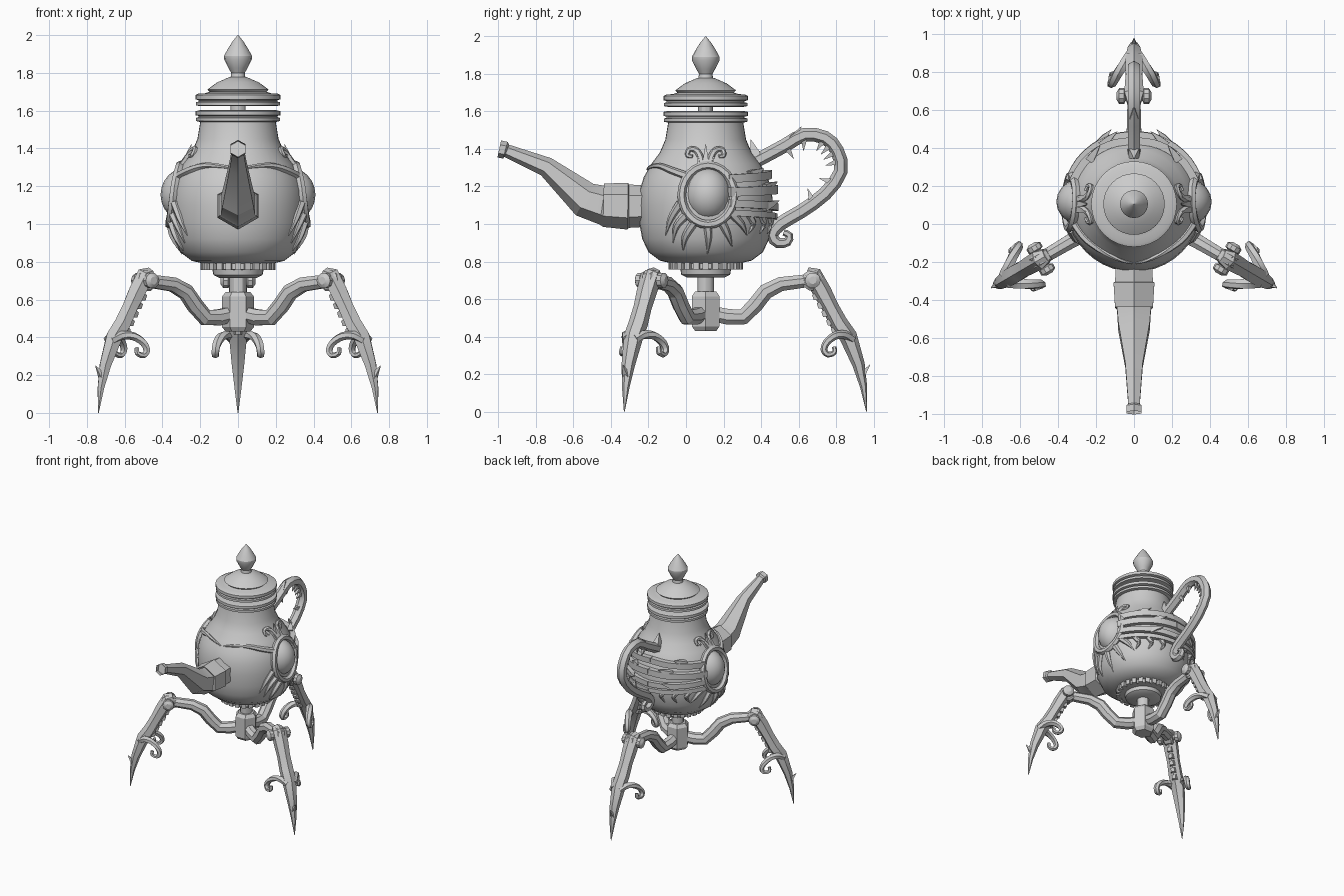
import bpy, bmesh, math
from mathutils import Vector, Matrix

if "Cube" in bpy.data.objects:
    bpy.data.objects.remove(bpy.data.objects["Cube"])

metal = bpy.data.materials.new("grey_metal")
metal.use_nodes = True
metal.diffuse_color = (0.6, 0.6, 0.6, 1)
metal.node_tree.nodes["Principled BSDF"].inputs["Base Color"].default_value = (0.6, 0.6, 0.6, 1)

X, Y, Z = Vector((1, 0, 0)), Vector((0, 1, 0)), Vector((0, 0, 1))
CY = 0.105
AXIS = Matrix.Translation((0, CY, 0))
FLIP = Matrix.Scale(-1, 4, X)


def finish(name, bm, mat=Matrix(), angle=30):
    bm.transform(mat)
    bmesh.ops.recalc_face_normals(bm, faces=bm.faces[:])
    mesh = bpy.data.meshes.new(name)
    bm.to_mesh(mesh)
    bm.free()
    mesh.materials.append(metal)
    obj = bpy.data.objects.new(name, mesh)
    bpy.context.collection.objects.link(obj)
    bpy.ops.object.select_all(action='DESELECT')
    obj.select_set(True)
    bpy.context.view_layer.objects.active = obj
    bpy.ops.object.shade_smooth_by_angle(angle=math.radians(angle))
    return obj


def skin(bm, rings, closed=False):
    n = len(rings[0])
    pairs = list(zip(rings, rings[1:])) + ([(rings[-1], rings[0])] if closed else [])
    for a, b in pairs:
        for i in range(n):
            j = (i + 1) % n
            bm.faces.new((a[i], a[j], b[j], b[i]))
    if not closed:
        bm.faces.new(rings[0])
        return bm.faces.new(rings[-1])


def lathe(name, profile, segs=32, mat=AXIS, angle=30):
    bm = bmesh.new()
    turn = [2 * math.pi * i / segs for i in range(segs)]
    skin(bm, [[bm.verts.new((r * math.cos(a), r * math.sin(a), z)) for a in turn]
              for r, z in profile])
    return finish(name, bm, mat, angle)


def smooth_path(keys, steps=4):
    """Catmull-Rom through (x, y, z, radius) keys."""
    k = [Vector(p) for p in keys]
    k = [k[0]] + k + [k[-1]]
    out = []
    for a, b, c, d in zip(k, k[1:], k[2:], k[3:]):
        for i in range(steps):
            t = i / steps
            p = b + (c - a) * (t / 2) + (a * 2 - b * 5 + c * 4 - d) * (t * t / 2) \
                + (b * 3 - a - c * 3 + d) * (t ** 3 / 2)
            p[3] = max(p[3], 0.001)
            out.append(p)
    return out + [k[-1]]


def sweep(name, keys, side=X, n=6, flat=1, mat=Matrix(), closed=False, hole=0, angle=30):
    """Polygon section of n sides carried along (x, y, z, radius) keys."""
    bm = bmesh.new()
    pts = [Vector(k[:3]) for k in keys]
    rings, m = [], len(pts)
    for i, p in enumerate(pts):
        nxt = pts[(i + 1) % m] if closed else pts[min(i + 1, m - 1)]
        prv = pts[i - 1] if closed else pts[max(i - 1, 0)]
        if 0 < i < m - 1 or closed:
            t = (nxt - p).normalized() + (p - prv).normalized()
        else:
            t = nxt - prv
        t.normalize()
        s = (side - t * side.dot(t)).normalized()
        w = t.cross(s)
        r = keys[i][3] / math.cos(math.pi / n)
        turn = [(2 * j + 1) * math.pi / n for j in range(n)]
        rings.append([bm.verts.new(p + s * r * math.cos(a) + w * r * flat * math.sin(a))
                      for a in turn])
    cap = skin(bm, rings, closed)
    if hole:
        bmesh.ops.inset_individual(bm, faces=[cap], thickness=hole)
        bmesh.ops.translate(bm, verts=cap.verts[:], vec=(pts[-2] - pts[-1]))
    return finish(name, bm, mat, angle)


# Pot body
BODY = [(0.18, 0.79), (0.245, 0.805), (0.305, 0.85), (0.338, 0.92), (0.353, 1.0), (0.358, 1.1),
        (0.352, 1.18), (0.33, 1.25), (0.29, 1.32), (0.245, 1.38), (0.215, 1.45), (0.2, 1.54)]
lathe("pot_body", BODY, 40)


def body_radius(z):
    for (r0, z0), (r1, z1) in zip(BODY, BODY[1:]):
        if z0 <= z <= z1:
            return r0 + (r1 - r0) * (z - z0) / (z1 - z0)
    return BODY[-1][0]


def on_side(dy, z, rad, out=0.004):
    x = math.sqrt(max(body_radius(z) ** 2 - dy * dy, 0.001))
    return (x + out, CY + dy, z, rad)


def around(deg, z, rad, out=0.005):
    a, r = math.radians(deg), body_radius(z) + out
    return (r * math.cos(a), CY + r * math.sin(a), z, rad)


# Neck rings, lid and finial
lathe("neck_rings", [(0.2, 1.54), (0.222, 1.545), (0.222, 1.562), (0.208, 1.566), (0.208, 1.572),
                     (0.226, 1.576), (0.226, 1.597), (0.2, 1.603)])
lathe("lid_stem", [(0.04, 1.59), (0.04, 1.64)], 12)
lathe("lid", [(0.2, 1.624), (0.222, 1.628), (0.222, 1.645), (0.208, 1.648), (0.208, 1.655),
              (0.226, 1.66), (0.226, 1.682), (0.21, 1.69), (0.175, 1.692), (0.15, 1.7),
              (0.162, 1.712), (0.11, 1.75), (0.075, 1.765), (0.045, 1.778)])
lathe("finial", [(0.04, 1.77), (0.036, 1.8), (0.05, 1.825), (0.073, 1.87), (0.074, 1.89),
                 (0.055, 1.925), (0.03, 1.965), (0.002, 2.0)], 16)

# Toothed base, shaft and hub
lathe("base_plate", [(0.1, 0.715), (0.13, 0.73), (0.135, 0.757), (0.18, 0.76), (0.18, 0.803)])
for i in range(24):
    spin = AXIS @ Matrix.Rotation(math.tau * i / 24, 4, 'Z')
    sweep("base_tooth", [(0.183, 0, 0.757, 0.016), (0.183, 0, 0.805, 0.016)], n=4, mat=spin)
lathe("shaft", [(0.045, 0.62), (0.045, 0.73)], 12)
lathe("hub", [(0.065, 0.43), (0.085, 0.455), (0.085, 0.615), (0.065, 0.64)], 6)

# Spout with stepped collars
SPOUT = [(-0.2, 1.095, 0.095), (-0.305, 1.095, 0.1), (-0.31, 1.095, 0.108), (-0.44, 1.1, 0.1),
         (-0.445, 1.1, 0.09), (-0.54, 1.13, 0.083), (-0.745, 1.305, 0.046),
         (-0.955, 1.39, 0.03), (-0.963, 1.393, 0.04), (-0.995, 1.4, 0.04)]
sweep("spout", [(0, y, z, r) for y, z, r in SPOUT], hole=0.014, angle=20)

# Handle loop with inner thorns
HANDLE = [(0.3, 1.3), (0.39, 1.345), (0.53, 1.42), (0.63, 1.475), (0.74, 1.46), (0.805, 1.39),
          (0.825, 1.28), (0.74, 1.16), (0.61, 1.065), (0.5, 1.0), (0.46, 0.94), (0.49, 0.9),
          (0.54, 0.905), (0.55, 0.94), (0.52, 0.955)]
thin = len(HANDLE) - 6
path = smooth_path([(0, y, z, 0.032 if i < thin else 0.032 - 0.0035 * (i - thin))
                    for i, (y, z) in enumerate(HANDLE)], 2)
sweep("handle", path, n=6)
loop_centre = Vector((0, 0.62, 1.27))
for i in (4, 6, 8, 9, 10, 11, 13, 15):
    base = path[i].to_3d()
    tip = base + (loop_centre - base).normalized() * 0.085
    sweep("handle_thorn", [(*base, 0.022), (*tip, 0.001)], n=4)
sweep("handle_spur", [(0, 0.57, 1.45, 0.025), (0, 0.615, 1.52, 0.001)], n=4)
sweep("handle_leaf", [(0, 0.36, 1.33, 0.035), (0, 0.37, 1.38, 0.025), (0, 0.345, 1.45, 0.001)], n=4)

# Side ornaments, mirrored left and right
CURL = [(0.02, 1.3), (0.03, 1.36), (0.055, 1.395), (0.09, 1.395), (0.095, 1.365), (0.07, 1.36)]
CLAWS = [[(-0.135, 1.11), (-0.185, 1.03), (-0.215, 0.94)], [(-0.1, 1.05), (-0.155, 0.99), (-0.175, 0.9)],
         [(-0.06, 1.01), (-0.11, 0.93), (-0.12, 0.86)], [(0.01, 1.0), (0.015, 0.93), (0.01, 0.84)],
         [(0.08, 1.02), (0.115, 0.95), (0.14, 0.88)], [(0.12, 1.07), (0.19, 1.0), (0.22, 0.94)]]
for label, mir in (("left", Matrix()), ("right", FLIP)):
    bm = bmesh.new()
    bmesh.ops.create_uvsphere(bm, u_segments=20, v_segments=12, radius=1)
    place = Matrix.Translation((0.27, CY + 0.012, 1.155)) @ Matrix.Diagonal((0.14, 0.125, 0.145, 1))
    finish(label + "_medallion", bm, mir @ place, 40)
    oval = [on_side(0.012 + 0.14 * math.cos(a), 1.155 + 0.158 * math.sin(a), 0.02, 0.012)
            for a in [math.tau * i / 24 for i in range(24)]]
    sweep(label + "_medallion_rim", oval, mat=mir, closed=True)
    for sign in (1, -1):
        keys = [on_side(sign * y, z, 0.017 - 0.0015 * i) for i, (y, z) in enumerate(CURL)]
        sweep(label + "_crown_curl", smooth_path(keys), mat=mir)
    for dy, top in ((0, 1.425), (0.04, 1.4), (-0.04, 1.4)):
        keys = [on_side(dy * 0.6, 1.3, 0.016), on_side(dy * 0.8, 1.35, 0.013), on_side(dy, top, 0.001, 0.02)]
        sweep(label + "_crown_spike", keys, n=4, mat=mir)
    for claw in CLAWS:
        keys = [on_side(y, z, r) for (y, z), r in zip(claw, (0.02, 0.016, 0.002))]
        sweep(label + "_medallion_claw", smooth_path(keys), mat=mir)

    # Vine running from the medallion over the front
    vine = [around(-15, 1.25, 0.02), around(-35, 1.285, 0.017), around(-55, 1.31, 0.013),
            around(-75, 1.305, 0.009), around(-88, 1.29, 0.004)]
    sweep(label + "_front_vine", smooth_path(vine), mat=mir)

    # Bands sweeping round the back towards the handle
    for z0, z1, wide in ((1.24, 1.265, 0.022), (1.17, 1.185, 0.024), (1.11, 1.09, 0.02), (1.06, 1.04, 0.016)):
        band = [around(d, z0 + (z1 - z0) * i / 4, wide, 0.012)
                for i, d in enumerate((20, 38, 56, 73, 90))]
        sweep(label + "_back_band", smooth_path(band, 3), side=Z, n=4, flat=0.9, mat=mir)
    for deg, z in ((45, 1.26), (62, 1.19), (58, 1.09)):
        thorn = [around(deg, z, 0.022), around(deg + 8, z + 0.02, 0.014, 0.03), around(deg + 15, z + 0.035, 0.001, 0.055)]
        sweep(label + "_band_thorn", thorn, side=Z, n=4, mat=mir)
    for deg in (40, 55, 70):
        hook = [around(deg, 1.05, 0.018), around(deg + 5, 1.0, 0.014), around(deg + 1, 0.95, 0.002)]
        sweep(label + "_band_hook", smooth_path(hook), side=Z, mat=mir)

# Three clawed legs, built along local x and spun about the hub
ARM = [(0.05, 0.52, 0.04), (0.12, 0.505, 0.042), (0.2, 0.505, 0.042), (0.265, 0.57, 0.042),
       (0.32, 0.64, 0.042), (0.4, 0.68, 0.038), (0.56, 0.7, 0.034)]
SHIN = [(0.535, 0.735, 0.035), (0.575, 0.72, 0.05), (0.62, 0.64, 0.048), (0.665, 0.555, 0.043),
        (0.71, 0.47, 0.046), (0.76, 0.4, 0.046), (0.815, 0.25, 0.032), (0.842, 0.13, 0.018), (0.857, 0, 0.002)]
HOOK = [(0.78, 0.02, 0.39), (0.74, 0.05, 0.41), (0.69, 0.085, 0.405), (0.645, 0.11, 0.37), (0.63, 0.12, 0.33),
        (0.65, 0.12, 0.305), (0.685, 0.115, 0.315), (0.685, 0.11, 0.345)]
for label, deg in (("back", 90), ("left", -30.4), ("right", 210.4)):
    leg = AXIS @ Matrix.Rotation(math.radians(deg), 4, 'Z')
    sweep(label + "_leg_arm", [(x, 0, z, r) for x, z, r in ARM], side=Y, n=8, mat=leg, angle=20)
    sweep(label + "_leg_claw", [(x, 0, z, r) for x, z, r in SHIN], side=Y, n=6, flat=0.9, mat=leg, angle=20)
    joint = leg @ Matrix.Translation((0.57, 0, 0.7)) @ Matrix.Rotation(math.pi / 2, 4, 'X')
    lathe(label + "_leg_joint", [(0.02, -0.092), (0.042, -0.078), (0.042, -0.052), (0.025, -0.045),
                                 (0.025, 0.045), (0.042, 0.052), (0.042, 0.078), (0.02, 0.092)], 10, joint)
    lathe(label + "_leg_knuckle", [(0.045, -0.036), (0.058, -0.026), (0.058, 0.026), (0.045, 0.036)], 10, joint)
    for i in range(5):
        x, z = 0.575 + 0.025 * i, 0.62 - 0.045 * i
        sweep(label + "_leg_ridge", [(x + 0.03, 0, z, 0.024), (x - 0.004, 0, z - 0.012, 0.014)], side=Y, n=4, mat=leg)
    for sign in (1, -1):
        keys = [(x, sign * y, z, 0.028 - 0.0022 * i) for i, (x, y, z) in enumerate(HOOK)]
        sweep(label + "_leg_hook", smooth_path(keys, 3), side=Y, n=6, flat=0.8, mat=leg)
    sweep(label + "_leg_spur", [(0.83, 0, 0.19, 0.018), (0.875, 0, 0.25, 0.001)], side=Y, n=4, mat=leg)
